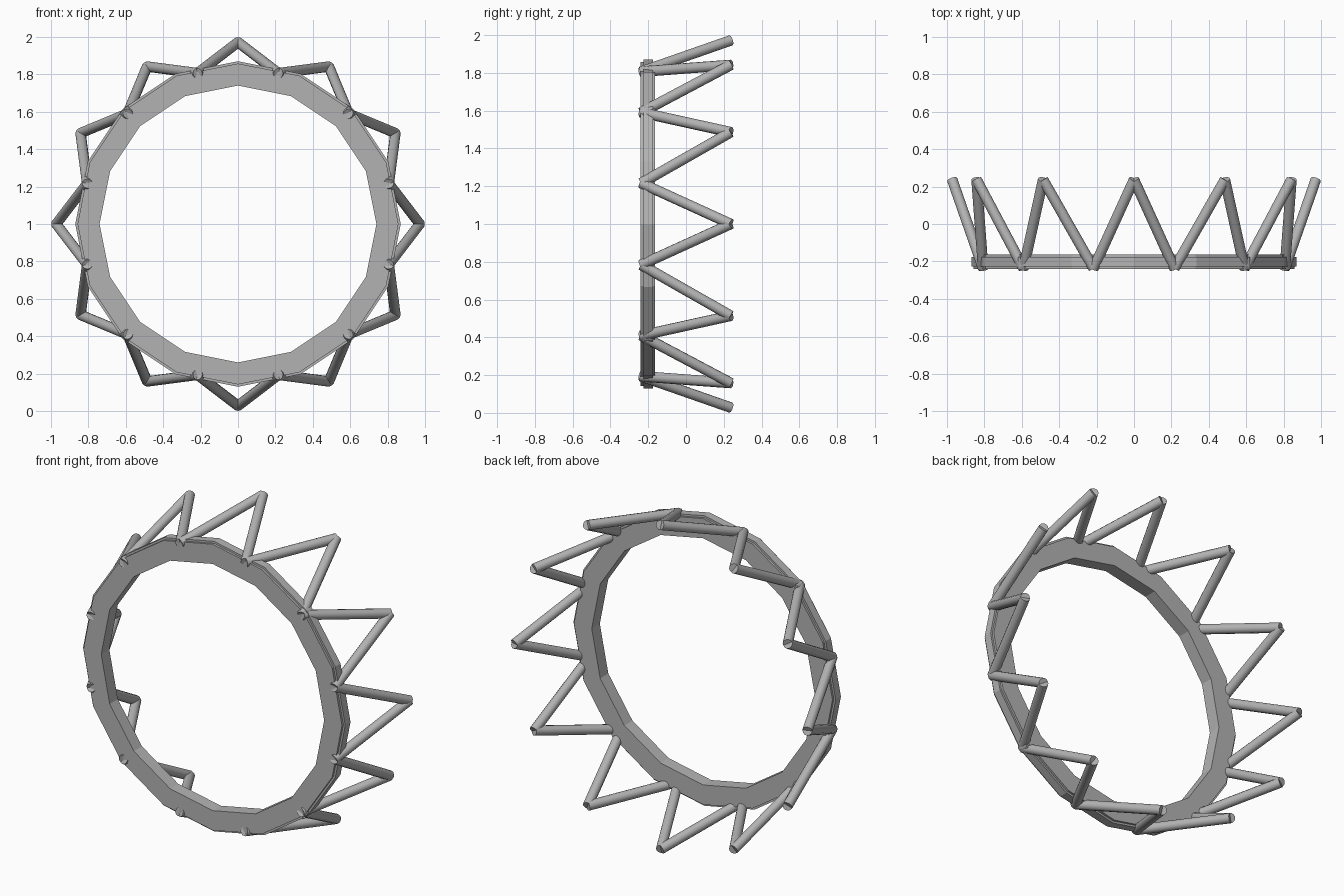
import bpy, bmesh, math
from mathutils import Vector

if "Cube" in bpy.data.objects:
    bpy.data.objects.remove(bpy.data.objects["Cube"])

grey = bpy.data.materials.new("steel_grey")
grey.diffuse_color = (0.45, 0.45, 0.45, 1)
grey.use_nodes = True
grey.node_tree.nodes["Principled BSDF"].inputs["Base Color"].default_value = grey.diffuse_color


def polar(radius, degrees, y):
    a = math.radians(degrees)
    return Vector((radius * math.sin(a), y, 1 + radius * math.cos(a)))


def finish(name, bm):
    bmesh.ops.recalc_face_normals(bm, faces=bm.faces)
    mesh = bpy.data.meshes.new(name)
    bm.to_mesh(mesh)
    bm.free()
    mesh.materials.append(grey)
    obj = bpy.data.objects.new(name, mesh)
    bpy.context.collection.objects.link(obj)
    return obj


# Sixteen-sided flat band with a raised rib around its rim: (radius, y)
profile = [(0.74, -0.24), (0.858, -0.24), (0.858, -0.226), (0.87, -0.226),
           (0.87, -0.176), (0.858, -0.176), (0.858, -0.163), (0.74, -0.163)]
SIDES = 16
bm = bmesh.new()
rings = [[bm.verts.new(polar(r, i * 360 / SIDES, y)) for r, y in profile]
         for i in range(SIDES)]
for i in range(SIDES):
    a, b = rings[i], rings[(i + 1) % SIDES]
    for j in range(len(profile)):
        k = (j + 1) % len(profile)
        bm.faces.new((a[j], a[k], b[k], b[j]))
finish("band", bm)


# Round rods zigzagging between the band and twelve flared points
def rod(name, start, end, radius=0.028):
    axis = end - start
    bm = bmesh.new()
    bmesh.ops.create_cone(bm, cap_ends=True, segments=12, radius1=radius,
                          radius2=radius, depth=axis.length)
    obj = finish(name, bm)
    obj.location = (start + end) / 2
    obj.rotation_mode = 'QUATERNION'
    obj.rotation_quaternion = axis.to_track_quat('Z', 'Y')
    bpy.ops.object.select_all(action='DESELECT')
    obj.select_set(True)
    bpy.context.view_layer.objects.active = obj
    bpy.ops.object.shade_smooth_by_angle(angle=math.radians(40))


for n in range(12):
    tip = polar(0.972, n * 30, 0.237)
    for side, label in ((-15, "left"), (15, "right")):
        rod(f"{label}_rod_{n + 1}", polar(0.835, n * 30 + side, -0.237), tip)
